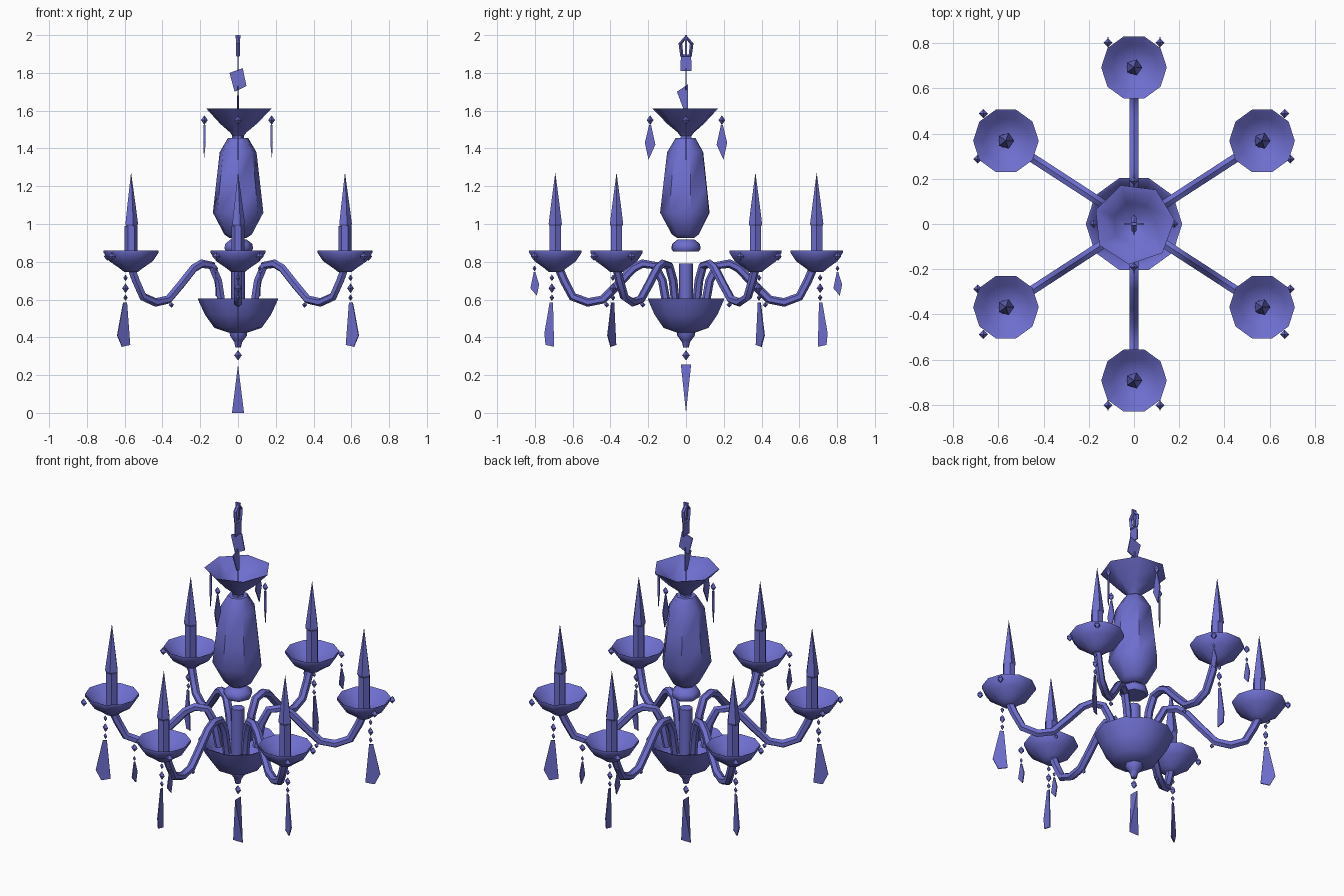
import bpy, bmesh, math
from mathutils import Matrix, Vector

if "Cube" in bpy.data.objects:
    bpy.data.objects.remove(bpy.data.objects["Cube"])

mat = bpy.data.materials.new("violet_blue")
mat.diffuse_color = (0.155, 0.155, 0.62, 1)
mat.use_nodes = True
mat.node_tree.nodes["Principled BSDF"].inputs["Base Color"].default_value = mat.diffuse_color


def finish(name, bm, m=Matrix(), smooth=False):
    bmesh.ops.recalc_face_normals(bm, faces=bm.faces)
    bm.transform(m)
    me = bpy.data.meshes.new(name)
    bm.to_mesh(me)
    bm.free()
    me.materials.append(mat)
    ob = bpy.data.objects.new(name, me)
    bpy.context.collection.objects.link(ob)
    if smooth:
        bpy.ops.object.select_all(action='DESELECT')
        bpy.context.view_layer.objects.active = ob
        ob.select_set(True)
        bpy.ops.object.shade_smooth_by_angle(angle=math.radians(50))
    return ob


def skin(bm, rings, closed=False):
    """Join rings of points into a capped tube."""
    vs = [[bm.verts.new(p) for p in r] for r in rings]
    n = len(vs[0])
    pairs = list(zip(vs, vs[1:])) + ([(vs[-1], vs[0])] if closed else [])
    for a, b in pairs:
        for i in range(n):
            j = (i + 1) % n
            bm.faces.new((a[i], a[j], b[j], b[i]))
    if not closed:
        bm.faces.new(vs[0])
        bm.faces.new(vs[-1])


def lathe(name, profile, sides, m=Matrix(), turn=0.0, smooth=True):
    bm = bmesh.new()
    rings = []
    for r, z in profile:
        rings.append([(max(r, .0005) * math.cos(turn + math.tau * i / sides),
                       max(r, .0005) * math.sin(turn + math.tau * i / sides), z)
                      for i in range(sides)])
    skin(bm, rings)
    return finish(name, bm, m, smooth)


def plate(name, pts, m=Matrix(), t=.003):
    """Flat glass drop in the local xz plane."""
    bm = bmesh.new()
    skin(bm, [[(x, y, z) for x, z in pts] for y in (-t, t)])
    return finish(name, bm, m)


def sweep(name, path, r, sides, m=Matrix(), closed=False, smooth=True):
    """Tube along a path in the local xz plane."""
    bm = bmesh.new()
    pts = [Vector((x, 0, z)) for x, z in path]
    rings, n = [], len(pts)
    for i, p in enumerate(pts):
        a = pts[(i - 1) % n] if closed else pts[max(i - 1, 0)]
        b = pts[(i + 1) % n] if closed else pts[min(i + 1, n - 1)]
        t = (b - a).normalized()
        side = Vector((-t.z, 0, t.x))
        rings.append([p + r * (side * math.cos(math.tau * k / sides)
                               + Vector((0, 1, 0)) * math.sin(math.tau * k / sides))
                      for k in range(sides)])
    skin(bm, rings, closed)
    return finish(name, bm, m, smooth)


def bead(name, x, y, z, r=.017, h=.022):
    lathe(name, [(0, z - h), (r, z), (0, z + h)], 4,
          Matrix.Translation((x, y, 0)), smooth=False)


quarter = Matrix.Rotation(math.pi / 2, 4, 'Z')

# hanging chain
plate("chain_top_link_base", [(-.03, 1.81), (.03, 1.81), (.027, 1.89), (-.027, 1.89)], quarter)
sweep("chain_top_link", [(0, 1.99), (.03, 1.955), (.022, 1.89), (-.022, 1.89), (-.03, 1.955)],
      .01, 4, quarter, closed=True, smooth=False)
plate("chain_top_wedge", [(-.014, 2.0), (.014, 2.0), (.002, 1.89), (-.002, 1.89)], t=.006)
plate("chain_middle_link", [(-.045, 1.80), (.025, 1.825), (.045, 1.73), (-.018, 1.70)])
plate("chain_lower_link", [(-.048, 1.70), (.01, 1.74), (.01, 1.60), (-.01, 1.6)], quarter)
lathe("chain_rod", [(.004, 1.5), (.004, 1.68)], 4)

# canopy dish and neck
lathe("canopy_dish", [(.03, 1.465), (.045, 1.485), (.10, 1.53), (.18, 1.612),
                      (.174, 1.612), (.095, 1.538), (.03, 1.49)], 7, turn=.1)
lathe("neck", [(.035, 1.44), (.03, 1.48)], 6)

# vase, disc and column
lathe("vase", [(.045, .925), (.075, .945), (.137, 1.06), (.121, 1.2), (.10, 1.38), (.055, 1.455)],
      7, turn=.2)
lathe("collar_disc", [(.07, .855), (.08, .87), (.075, .895), (.045, .918)], 7)
lathe("column", [(.036, .46), (.036, .79)], 8)

# bowl and finial
lathe("bowl", [(.05, .425), (.125, .45), (.175, .52), (.205, .585), (.213, .605),
               (.2, .60), (.165, .525), (.115, .462), (.03, .445)], 10)
lathe("finial", [(.015, .345), (.022, .375), (.03, .385), (.048, .41), (.05, .44)], 7)
bead("finial_bead", 0, 0, .305, .02, .027)

# bottom drop: wide along x at the foot, along y at the top
bm = bmesh.new()
q = [bm.verts.new(p) for p in ((-.032, 0, 0), (.032, 0, 0), (0, -.027, .255), (0, .027, .255))]
for f in ((0, 1, 2), (0, 1, 3), (0, 2, 3), (1, 2, 3)):
    bm.faces.new([q[i] for i in f])
finish("bottom_drop", bm)

# drops around the canopy
for i in range(4):
    a = i * math.pi / 2
    r = .178 if i % 2 == 0 else .19
    x, y = r * math.cos(a), r * math.sin(a)
    bead("canopy_bead", x, y, 1.55, .018, .025)
    w = .006 if i % 2 == 0 else .028
    plate("canopy_drop", [(-.005, 1.525), (.005, 1.525), (w, 1.43), (.3 * w, 1.34), (-w, 1.42)],
          Matrix.Translation((x, y, 0)) @ Matrix.Rotation(a, 4, 'Z'))

# six arms with dish, candle and drops
arm_path = [(.10, .56), (.125, .70), (.165, .78), (.23, .79), (.28, .765), (.36, .68),
            (.44, .60), (.52, .585), (.60, .615), (.645, .70), (.675, .77)]
for k, deg in enumerate((33, 90, 147, 213, 270, 327)):
    ang = math.radians(deg)
    along_y = k % 3 == 1
    d = .692 if along_y else .675
    turn = Matrix.Rotation(ang, 4, 'Z')
    cx, cy = d * math.cos(ang), d * math.sin(ang)
    at_cup = Matrix.Translation((cx, cy, 0))
    sweep("arm", arm_path, .023, 6, turn)
    bead("arm_bead", .42 * math.cos(ang), .42 * math.sin(ang), .572, .014, .014)

    # drip dish and candle
    lathe("drip_dish", [(.035, .745), (.06, .765), (.115, .803), (.145, .847), (.145, .86),
                        (.137, .856), (.10, .812), (.03, .785)], 10, at_cup)
    lathe("candle", [(.034, .77), (.034, .99)], 6, at_cup)
    lathe("flame", [(.03, .985), (.037, 1.0), (.024, 1.10), (0, 1.27)], 5, at_cup, smooth=False)

    # main bead string and drop below the dish
    rx, ry = .71 * math.cos(ang), .71 * math.sin(ang)
    for z, r in ((.715, .012), (.66, .018), (.61, .012)):
        bead("string_bead", rx, ry, z, r, r * 1.4)
    w = (-.012, .04) if along_y else (-.028, .052)
    plate("large_drop", [(-.006, .585), (.012, .585), (w[1], .42), (w[1] - .006, .36), (w[0], .35)]
          if along_y else
          [(-.008, .585), (.014, .585), (w[1], .41), (w[1] - .03, .35), (w[0], .36)],
          Matrix.Translation((rx, ry, 0)) @ turn)

    # beads at the dish rim; the front and back dishes also carry small drops
    out = 1 if cy > 0 else -1
    if along_y:
        offs = [(.115, .11 * out), (-.115, .11 * out)]
    else:
        sx = 1 if cx > 0 else -1
        offs = [(.1 * sx, .12 * out), (.125 * sx, -.08 * out)]
    for ox, oy in offs:
        x, y = cx + ox, cy + oy
        bead("rim_bead", x, y, .828, .02, .022)
        if along_y:
            bead("rim_string_bead", x, y, .765, .01, .014)
            plate("small_drop",
                  [(-.004, .745), (.004, .745), (.025, .68), (.012, .62), (-.022, .66)],
                  Matrix.Translation((x, y, 0)) @ quarter)
